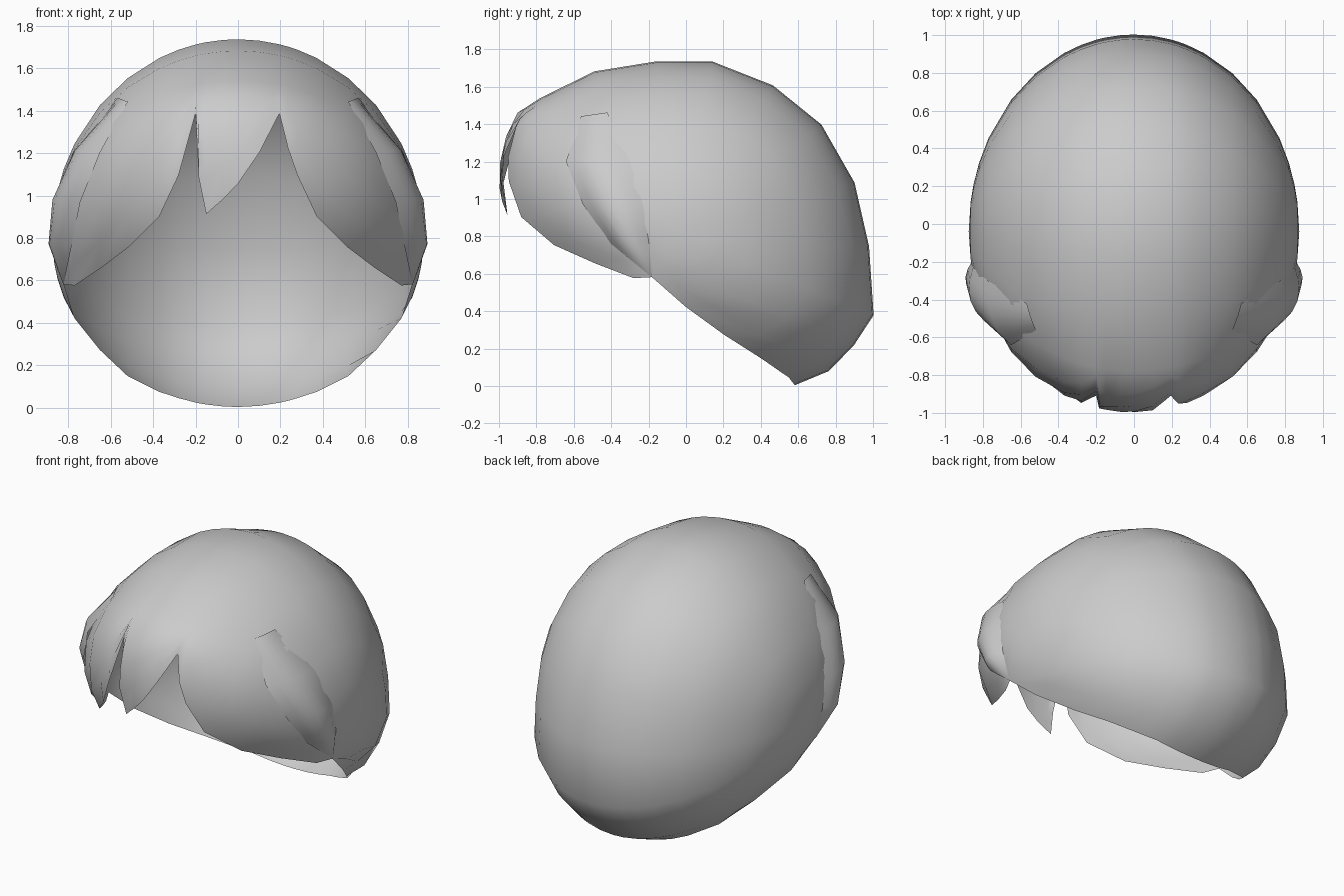
import bpy, bmesh
from math import sin, cos, atan2, degrees, radians, sqrt, hypot, pi

if "Cube" in bpy.data.objects:
    bpy.data.objects.remove(bpy.data.objects["Cube"])

CY, CZ, HALF = -0.04, 0.80, 0.875     # hub of the head and half width

# Midline profile: angle from the front over the top to the nape, and radius
PROFILE = [(-57, .746), (-43, .69), (-18, .70), (-4, .83), (7, .935), (15, .99),
           (22, 1.03), (30, 1.065), (37.5, 1.085), (48, 1.03), (63, .99), (83, .943),
           (101, .952), (122, .952), (142, .97), (163, .984), (183, 1.02),
           (202, 1.125), (221, 1.085), (232, 1.01), (236, .975), (245, .87),
           (264, .80), (303, .746)]
ROWS = [45, 63, 83, 101, 122, 142, 163, 183, 202]


def radius(a):
    a = max(PROFILE[0][0], min(a, PROFILE[-1][0]))
    for (a0, r0), (a1, r1) in zip(PROFILE, PROFILE[1:]):
        if a <= a1:
            return r0 + (r1 - r0) * (a - a0) / (a1 - a0)


def on_head(x, a):
    r = radius(a) * sqrt(max(0, 1 - (x / HALF) ** 2))
    return (x, CY - r * cos(radians(a)), CZ + r * sin(radians(a)))


def finish(bm, name):
    bmesh.ops.remove_doubles(bm, verts=bm.verts, dist=0.0005)
    bmesh.ops.recalc_face_normals(bm, faces=bm.faces)
    mesh = bpy.data.meshes.new(name)
    bm.to_mesh(mesh)
    bm.free()
    for p in mesh.polygons:
        p.use_smooth = True
    ob = bpy.data.objects.new(name, mesh)
    bpy.context.collection.objects.link(ob)
    return ob


def skin(bm, grid):
    for c0, c1 in zip(grid, grid[1:]):
        for i in range(len(c0) - 1):
            bm.faces.new((c0[i], c1[i], c1[i + 1], c0[i + 1]))


# Hair cap: columns of (x, fringe angle, nape angle) running front to back
side = [(.865, -57, 303), (.85, -57, 303), (.82, -57, 303), (.77, -43, 264),
        (.65, -18, 245), (.52, -4, 236), (.37, 7, 233), (.28, 18, 232)]
middle = [(-.20, 34, 232), (-.185, 17, 232), (-.15, 7, 232), (-.07, 11, 232),
          (0, 15, 232), (.10, 23, 232), (.195, 34, 232), (.235, 25, 232)]
columns = [(-x, a, b) for x, a, b in side] + middle + side[::-1]

bm = bmesh.new()
grid = []
for x, a, b in columns:
    angles = [a + (45 - a) * k / 4 for k in range(4)] + ROWS
    angles += [202 + (b - 202) * k / 3 for k in (1, 2, 3)]
    grid.append([bm.verts.new(on_head(x, t)) for t in angles])
skin(bm, grid)
# close the temples
for col, s in ((grid[0], -1), (grid[-1], 1)):
    tip = bm.verts.new((s * HALF, CY, CZ))
    for i in range(len(col) - 1):
        bm.faces.new((tip, col[i], col[i + 1]))
finish(bm, "hair_cap")

# Raised side locks: front and rear edges as (y, z) seen from the side
FRONT = [(-.56, 1.44), (-.64, 1.20), (-.55, .97), (-.40, .76), (-.18, .58)]
REAR = [(-.42, 1.46), (-.30, 1.20), (-.23, .97), (-.20, .78), (-.18, .58)]
LIFT = [0, .035, .06, .07, 0]
for name, s in (("side_lock_left", -1), ("side_lock_right", 1)):
    bm = bmesh.new()
    grid = []
    for (y0, z0), (y1, z1), lift in zip(FRONT, REAR, LIFT):
        row = []
        for k in range(7):
            f = k / 6
            y, z = y0 + (y1 - y0) * f, z0 + (z1 - z0) * f
            a = degrees(atan2(z - CZ, CY - y))
            q = min(1, hypot(y - CY, z - CZ) / radius(a))
            x = HALF * sqrt(1 - q * q)
            g = 1 + lift * sin(pi * f) + .003
            row.append(bm.verts.new((s * x * g, CY + (y - CY) * g, CZ + (z - CZ) * g)))
        grid.append(row)
    skin(bm, grid)
    lock = finish(bm, name)
    # keep normals facing outwards
    if lock.data.polygons[8].normal.x * s < 0:
        lock.data.flip_normals()
